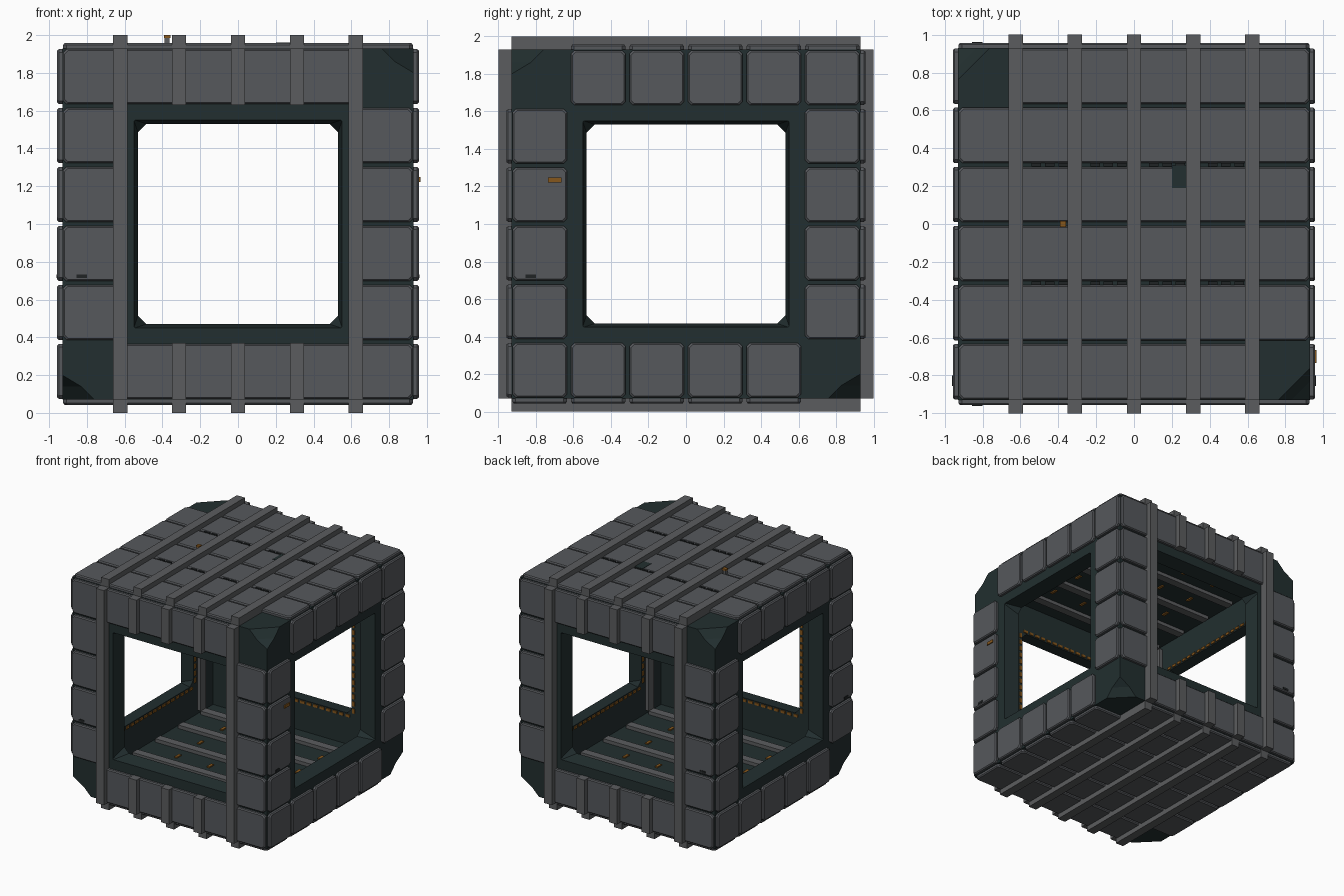
import bpy, bmesh
from mathutils import Vector as V
from itertools import product

if "Cube" in bpy.data.objects:
    bpy.data.objects.remove(bpy.data.objects["Cube"])

def mat(name, c):
    m = bpy.data.materials.new(name)
    m.diffuse_color = (*c, 1)
    m.use_nodes = True
    m.node_tree.nodes["Principled BSDF"].inputs["Base Color"].default_value = m.diffuse_color
    return m

TEAL = mat("dark_teal", (0.016, 0.028, 0.029))
GREY = mat("panel_grey", (0.092, 0.098, 0.107))
STRAP = mat("strap_grey", (0.105, 0.108, 0.113))
ORANGE = mat("amber", (0.24, 0.095, 0.012))
BLACK = mat("near_black", (0.014, 0.017, 0.018))

# Six sides of the cube: u axis, v axis, outward normal
X, Y, Z = V((1, 0, 0)), V((0, 1, 0)), V((0, 0, 1))
C = V((0, 0, 1))
FRONT, BACK = (X, Z, -Y), (X, Z, Y)
RIGHT, LEFT = (Y, Z, X), (Y, Z, -X)
TOP, BOTTOM = (X, Y, Z), (X, Y, -Z)
WALLS = (FRONT, BACK, RIGHT, LEFT)

def place(side, u, v, n):
    return C + side[0] * u + side[1] * v + side[2] * n

def hull(bm, pts):
    vs = [bm.verts.new(p) for p in pts]
    bmesh.ops.convex_hull(bm, input=vs)

def block(bm, side, u0, u1, v0, v1, n0, n1):
    hull(bm, [place(side, *p) for p in product((u0, u1), (v0, v1), (n0, n1))])

def octagon(h, c):
    return [(sx * a, sy * b) for sx in (-1, 1) for sy in (-1, 1)
            for a, b in ((h, h - c), (h - c, h))]

def finish(name, bm, material):
    bmesh.ops.dissolve_limit(bm, angle_limit=0.01, verts=bm.verts, edges=bm.edges)
    bmesh.ops.recalc_face_normals(bm, faces=bm.faces)
    me = bpy.data.meshes.new(name)
    bm.to_mesh(me)
    bm.free()
    me.materials.append(material)
    ob = bpy.data.objects.new(name, me)
    bpy.context.collection.objects.link(ob)
    return ob

# Hollow frame with four windows and four broken corners
bm = bmesh.new()
block(bm, TOP, -.93, .93, -.93, .93, -.93, .93)
frame = finish("frame", bm, TEAL)

bm = bmesh.new()
block(bm, TOP, -.8, .8, -.8, .8, -.8, .8)
room = finish("room_cutter", bm, TEAL)

bm = bmesh.new()
for s in WALLS:
    hull(bm, [place(s, a, b, .95) for a, b in product((-.553, .553), repeat=2)] +
             [place(s, a, b, .78) for a, b in octagon(.527, .05)])
windows = finish("window_cutter", bm, TEAL)

CUT = [c for c in product((-1, 1), repeat=3) if c[0] * c[1] * c[2] < 0]
bm = bmesh.new()
for c in CUT:
    inward = [(-.02, -.02, -.02), (.17, -.02, -.02), (-.02, .17, -.02), (-.02, -.02, .15),
              (.17, 0, 0), (0, .17, 0), (0, 0, .13), (.10, 0, .07), (0, .10, .07)]
    hull(bm, [C + V([k * (.93 - d) for k, d in zip(c, p)]) for p in inward])
corners = finish("corner_cutter", bm, TEAL)

cutters = (room, windows, corners)
for cutter in cutters:
    cutter.hide_render = True
    m = frame.modifiers.new(cutter.name, 'BOOLEAN')
    m.operation = 'DIFFERENCE'
    m.solver = 'EXACT'
    m.object = cutter
dg = bpy.context.evaluated_depsgraph_get()
solid = bpy.data.meshes.new_from_object(frame.evaluated_get(dg))
frame.modifiers.clear()
frame.data = solid
for cutter in cutters:
    bpy.data.objects.remove(cutter)

# Armour panels: 6 x 6 grid, a ring around each window, none on broken corners
GRID = [(i - 2.5) * .312 for i in range(6)]
for name, s in (("front", FRONT), ("back", BACK), ("right", RIGHT),
                ("left", LEFT), ("top", TOP), ("bottom", BOTTOM)):
    bm = bmesh.new()
    for u, v in product(GRID, GRID):
        edge_u, edge_v = abs(u) > .7, abs(v) > .7
        if s in WALLS and not (edge_u or edge_v):
            continue
        if edge_u and edge_v:
            p = place(s, u, v, .9) - C
            if p.x * p.y * p.z < 0:
                continue
        hull(bm, [place(s, u + a, v + b, .92) for a, b in octagon(.146, .018)] +
                 [place(s, u + a, v + b, .948) for a, b in octagon(.146, .018)] +
                 [place(s, u + a, v + b, .957) for a, b in octagon(.138, .018)])
    finish(name + "_panels", bm, GREY)

# Outer straps wrapping front, top, back and bottom
LINES = [i * .312 for i in range(-2, 3)]
bm = bmesh.new()
for u in LINES:
    for s in (TOP, BOTTOM):
        block(bm, s, u - .038, u + .038, -.93, .93, .92, 1)
    for s in (FRONT, BACK):
        spans = [(-.93, .93)] if abs(u) > .6 else [(-.93, -.63), (.63, .93)]
        for v0, v1 in spans:
            block(bm, s, u - .038, u + .038, v0, v1, .92, 1)
finish("outer_straps", bm, STRAP)

# Inner rails running the other way over floor, ceiling and side walls
bm = bmesh.new()
for y in LINES:
    for s in (TOP, BOTTOM):
        block(bm, s, -.77, .77, y - .035, y + .035, .77, .81)
    if abs(y) > .6:
        for s in (LEFT, RIGHT):
            block(bm, s, y - .035, y + .035, -.77, .77, .77, .81)
finish("inner_rails", bm, STRAP)

# Dashed light strips around the inside of each window
bm = bmesh.new()
for s in WALLS:
    for i in range(17):
        t = (i - 8) * .062
        for k in (-.55, .55):
            block(bm, s, t - .02, t + .02, k - .011, k + .011, .792, .802)
            block(bm, s, k - .011, k + .011, t - .02, t + .02, .792, .802)
finish("window_lights", bm, ORANGE)

# Small floor and ceiling lamps between the rails
bm = bmesh.new()
for s in (TOP, BOTTOM):
    for u, v in product(GRID[1:5], GRID[1:5]):
        block(bm, s, u - .012, u + .012, v - .03, v + .03, .79, .802)
finish("floor_lamps", bm, ORANGE)

# Roof beacon
bm = bmesh.new()
block(bm, TOP, -.388, -.362, -.013, .013, .95, .985)
finish("beacon_post", bm, STRAP)
bm = bmesh.new()
block(bm, TOP, -.392, -.358, -.016, .016, .985, 1)
finish("beacon_lamp", bm, ORANGE)

# Amber marker on the right side
bm = bmesh.new()
block(bm, RIGHT, -.735, -.665, .222, .248, .95, .965)
finish("side_marker", bm, ORANGE)

# Dark slots on the wall panels, roof slots and roof notch
bm = bmesh.new()
for s in WALLS:
    block(bm, s, -.855, -.80, -.287, -.268, .95, .961)
for x0 in (-.54, -.23, .08, .39):
    for i in range(3):
        for y in (-.312, .312):
            block(bm, TOP, x0 + i * .07, x0 + i * .07 + .05, y - .009, y + .009, .93, .958)
finish("dark_slots", bm, BLACK)
bm = bmesh.new()
block(bm, TOP, .2, .275, .19, .31, .952, .96)
finish("roof_notch", bm, TEAL)
